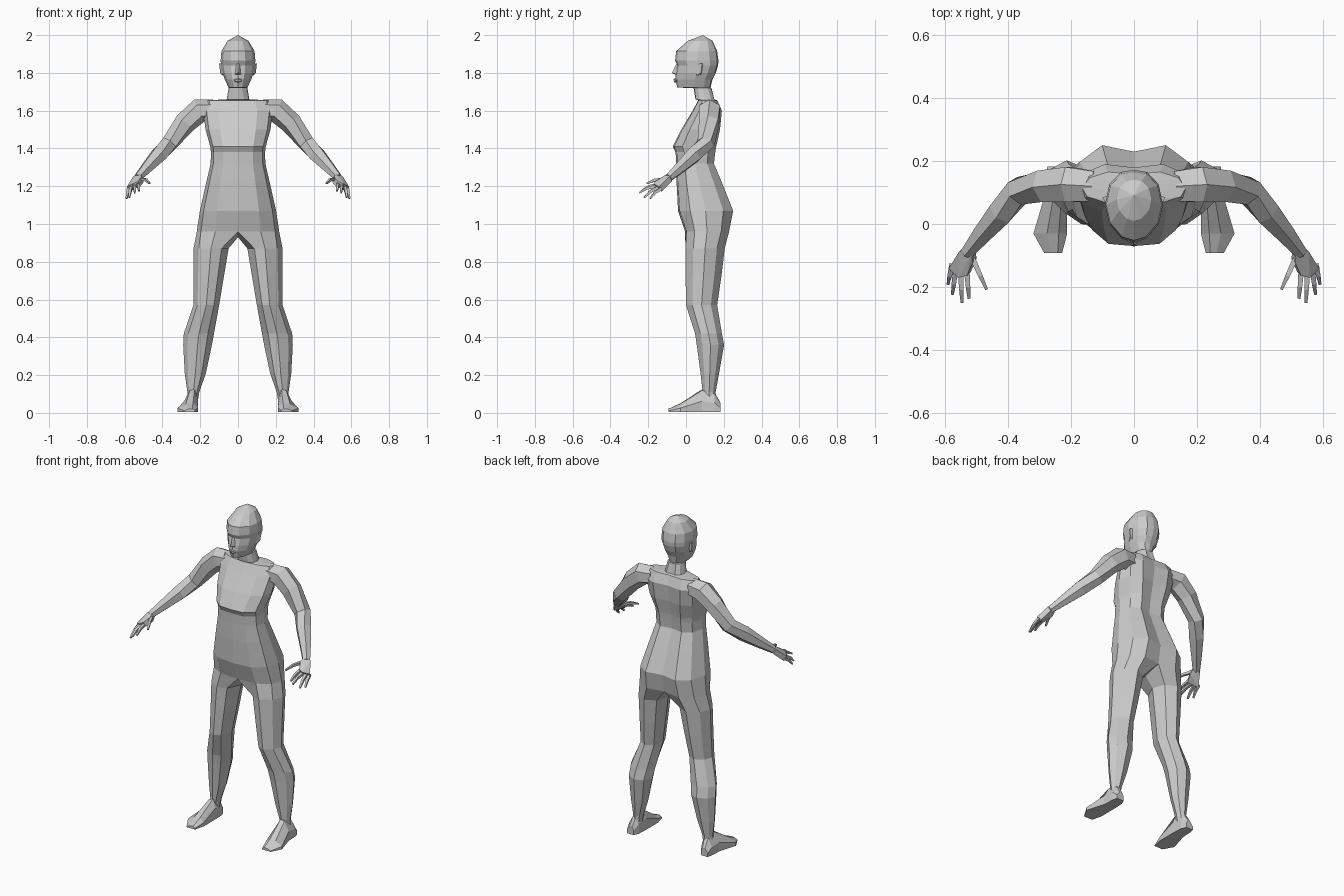
import bpy, bmesh, math
from mathutils import Vector


def finish(name, bm):
    """Turn one side into a flat-shaded object mirrored across x."""
    bmesh.ops.recalc_face_normals(bm, faces=bm.faces)
    me = bpy.data.meshes.new(name)
    bm.to_mesh(me)
    bm.free()
    ob = bpy.data.objects.new(name, me)
    bpy.context.collection.objects.link(ob)
    m = ob.modifiers.new("mirror", 'MIRROR')
    m.merge_threshold = 0.0005
    return ob


def bridge(bm, a, b, closed=True):
    n = len(a)
    for i in range(n if closed else n - 1):
        j = (i + 1) % n
        bm.faces.new((a[i], a[j], b[j], b[i]))


def loft(bm, rings, closed=True, cap=True):
    vs = [[bm.verts.new(p) for p in r] for r in rings]
    for a, b in zip(vs, vs[1:]):
        bridge(bm, a, b, closed)
    if cap:
        bm.faces.new(vs[0])
        bm.faces.new(vs[-1])
    return vs


def tube(bm, path, sides):
    """Tapered limb through (x, y, z, radius) points."""
    pts = [Vector(p[:3]) for p in path]
    rings = []
    for i, p in enumerate(pts):
        d = pts[min(i + 1, len(pts) - 1)] - pts[max(i - 1, 0)]
        q = d.to_track_quat('Z', 'Y')
        ang = [2 * math.pi * (k + .5) / sides for k in range(sides)]
        rings.append([p + q @ Vector((math.cos(a), math.sin(a), 0)) * path[i][3] for a in ang])
    loft(bm, rings)


# Half cross-sections from front centre to back centre
TORSO = ((0, .55, .9, 1, .85, .5, 0), (0, .03, .22, .5, .82, 1, .93))
HEAD = ((0, .42, .85, 1, .85, .45, 0), (0, .05, .25, .52, .8, .97, 1))


def half_ring(shape, z, hw, yf, yb):
    return [(hw * u, yf + (yb - yf) * t, z) for u, t in zip(*shape)]


# Body: pelvis to crown in one loft, the leg continues from the hip ring
torso = [(.96, .218, -.005, .228), (1.07, .202, -.042, .25), (1.22, .168, -.05, .19),
         (1.32, .145, -.052, .148), (1.38, .143, -.055, .155), (1.41, .147, -.07, .16),
         (1.5, .172, -.025, .18), (1.6, .185, .035, .19), (1.655, .165, .065, .165),
         (1.66, .06, .05, .15)]
head = [(1.72, .05, .04, .135), (1.722, .05, -.046, .13), (1.765, .07, -.056, .14),
        (1.80, .083, -.054, .158), (1.84, .09, -.046, .17), (1.865, .092, -.058, .172),
        (1.915, .088, -.052, .165), (1.97, .055, .01, .14)]
bm = bmesh.new()
vs = loft(bm, [half_ring(TORSO, *r) for r in torso] + [half_ring(HEAD, *r) for r in head],
          closed=False, cap=False)
crown = bm.verts.new((0, .09, 2.0))
for a, b in zip(vs[-1], vs[-1][1:]):
    bm.faces.new((a, b, crown))
U = (.2, .5, .85, 1, .85, .5, .15, 0)
T = (.1, 0, .2, .5, .8, 1, .85, .5)
legs = [(.87, .05, .236, -.003, .205), (.72, .075, .235, -.002, .187), (.57, .1, .236, .0, .165),
        (.42, .127, .287, .048, .19), (.36, .138, .29, .057, .202),
        (.21, .17, .282, .077, .175), (.11, .205, .268, .088, .157), (.05, .215, .27, .09, .16)]
prev = vs[0] + [bm.verts.new((0, .1, .93))]
for z, xi, xo, yf, yb in legs:
    ring = [bm.verts.new((xi + (xo - xi) * u, yf + (yb - yf) * t, z)) for u, t in zip(U, T)]
    bridge(bm, prev, ring)
    prev = ring
finish("body", bm)

# Feet: heel to toe
bm = bmesh.new()
feet = [(.182, .228, .275, .055), (.15, .215, .282, .11), (.085, .212, .285, .125),
        (-.03, .212, .319, .05), (-.092, .228, .285, .022)]
loft(bm, [[(xi, y, .006), (xo, y, .006), (xo, y, h * .5), (xi * .4 + xo * .6, y, h * .95),
           (xi * .75 + xo * .25, y, h), (xi, y, h * .6)] for y, xi, xo, h in feet])
finish("feet", bm)

# Arms
bm = bmesh.new()
tube(bm, [(.13, .12, 1.605, .055), (.205, .125, 1.6, .064), (.28, .122, 1.535, .058),
          (.365, .105, 1.425, .047), (.42, .04, 1.365, .046), (.48, -.03, 1.3, .034),
          (.53, -.092, 1.245, .023)], 6)
finish("arms", bm)

# Palms: hull from wrist to knuckles
bm = bmesh.new()
for p in ((.51, -.09, 1.255), (.548, -.08, 1.24), (.582, -.135, 1.185),
          (.552, -.165, 1.2), (.524, -.158, 1.212), (.505, -.115, 1.235)):
    for s in (-1, 1):
        bm.verts.new(Vector(p) + Vector((.006, -.006, .013)) * s)
bmesh.ops.convex_hull(bm, input=bm.verts)
finish("palms", bm)

# Fingers: base, tip
bm = bmesh.new()
for a, b in (((.578, -.13, 1.188), (.59, -.19, 1.135)), ((.566, -.148, 1.193), (.576, -.222, 1.14)),
             ((.55, -.158, 1.2), (.546, -.248, 1.165)), ((.53, -.155, 1.208), (.524, -.235, 1.175)),
             ((.512, -.11, 1.238), (.468, -.207, 1.215))):
    mid = Vector(a).lerp(Vector(b), .55) + Vector((0, 0, .008))
    tube(bm, [(*a, .012), (*mid, .010), (*b, .006)], 4)
finish("fingers", bm)

# Nose, lips and ears
for name, pts in (
        ("nose", ((0, -.045, 1.86), (0, -.074, 1.80), (.016, -.05, 1.793), (0, -.05, 1.788), (.008, -.045, 1.85))),
        ("lips", ((0, -.066, 1.768), (0, -.064, 1.752), (.026, -.05, 1.761), (0, -.045, 1.776), (0, -.045, 1.745))),
        ("ears", ((.082, .05, 1.845), (.082, .055, 1.785), (.1, .085, 1.85), (.094, .08, 1.80),
                  (.08, .09, 1.85), (.08, .08, 1.79)))):
    bm = bmesh.new()
    for p in pts:
        bm.verts.new(p)
    bmesh.ops.convex_hull(bm, input=bm.verts)
    finish(name, bm)
